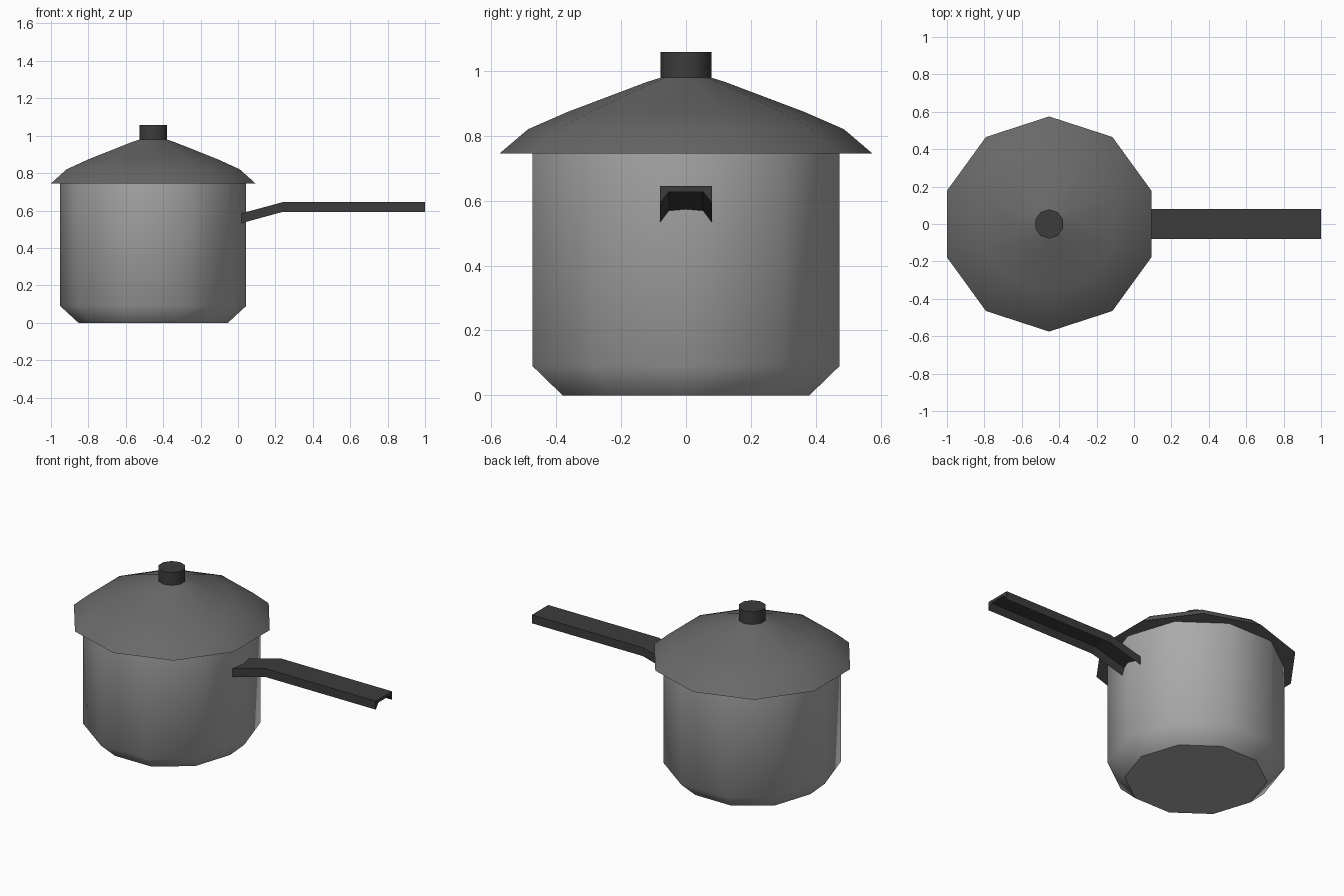
import bpy, bmesh, math

if "Cube" in bpy.data.objects:
    bpy.data.objects.remove(bpy.data.objects["Cube"])

SIDES = 10
CX = -0.4535  # axis of the pot


def material(name, v):
    m = bpy.data.materials.new(name)
    m.diffuse_color = (v, v, v, 1)
    m.use_nodes = True
    m.node_tree.nodes["Principled BSDF"].inputs["Base Color"].default_value = m.diffuse_color
    return m


def finish(name, bm, mat):
    bmesh.ops.recalc_face_normals(bm, faces=bm.faces)
    me = bpy.data.meshes.new(name)
    bm.to_mesh(me)
    bm.free()
    me.materials.append(mat)
    ob = bpy.data.objects.new(name, me)
    bpy.context.collection.objects.link(ob)
    return ob


def lathe(name, profile, start, mat):
    """Ten-sided turned solid: smooth wall, flat caps with sharp rims."""
    bm = bmesh.new()
    rings = []
    for r, z in profile:
        angles = [math.radians(start) + math.tau * i / SIDES for i in range(SIDES)]
        rings.append([bm.verts.new((CX + r * math.cos(a), r * math.sin(a), z)) for a in angles])
    for lo, hi in zip(rings, rings[1:]):
        for i in range(SIDES):
            j = (i + 1) % SIDES
            bm.faces.new((lo[i], lo[j], hi[j], hi[i])).smooth = True
    for ring in (rings[0], rings[-1]):
        for e in bm.faces.new(ring).edges:
            e.smooth = False
    return finish(name, bm, mat)


steel = material("light grey steel", 0.40)
lid_grey = material("mid grey lid", 0.14)
dark = material("dark grey plastic", 0.045)

# Pot body with chamfered base
lathe("pot_body", [(0.40, 0), (0.4975, 0.09), (0.4975, 0.75)], 0, steel)

# Domed lid with overhanging rim, turned half a side against the pot
lathe("lid", [(0.575, 0.745), (0.487, 0.82), (0.366, 0.873), (0.12, 0.966), (0.075, 0.98)], 90, lid_grey)

# Lid knob
lathe("lid_knob", [(0.078, 0.97), (0.078, 1.058)], 90, dark)

# Handle: channel section, open below, swept along a bent path
section = [(-0.08, 0), (0.08, 0), (0.08, -0.052), (0.053, -0.018), (-0.053, -0.018), (-0.08, -0.052)]
path = [(0.02, 0.585), (0.24, 0.645), (1.0, 0.645)]
bm = bmesh.new()
rings = [[bm.verts.new((x, y, z + dz)) for y, dz in section] for x, z in path]
for a, b in zip(rings, rings[1:]):
    for i in range(len(section)):
        j = (i + 1) % len(section)
        bm.faces.new((a[i], a[j], b[j], b[i]))
bm.faces.new(rings[0])
bm.faces.new(rings[-1])
finish("handle", bm, dark)
